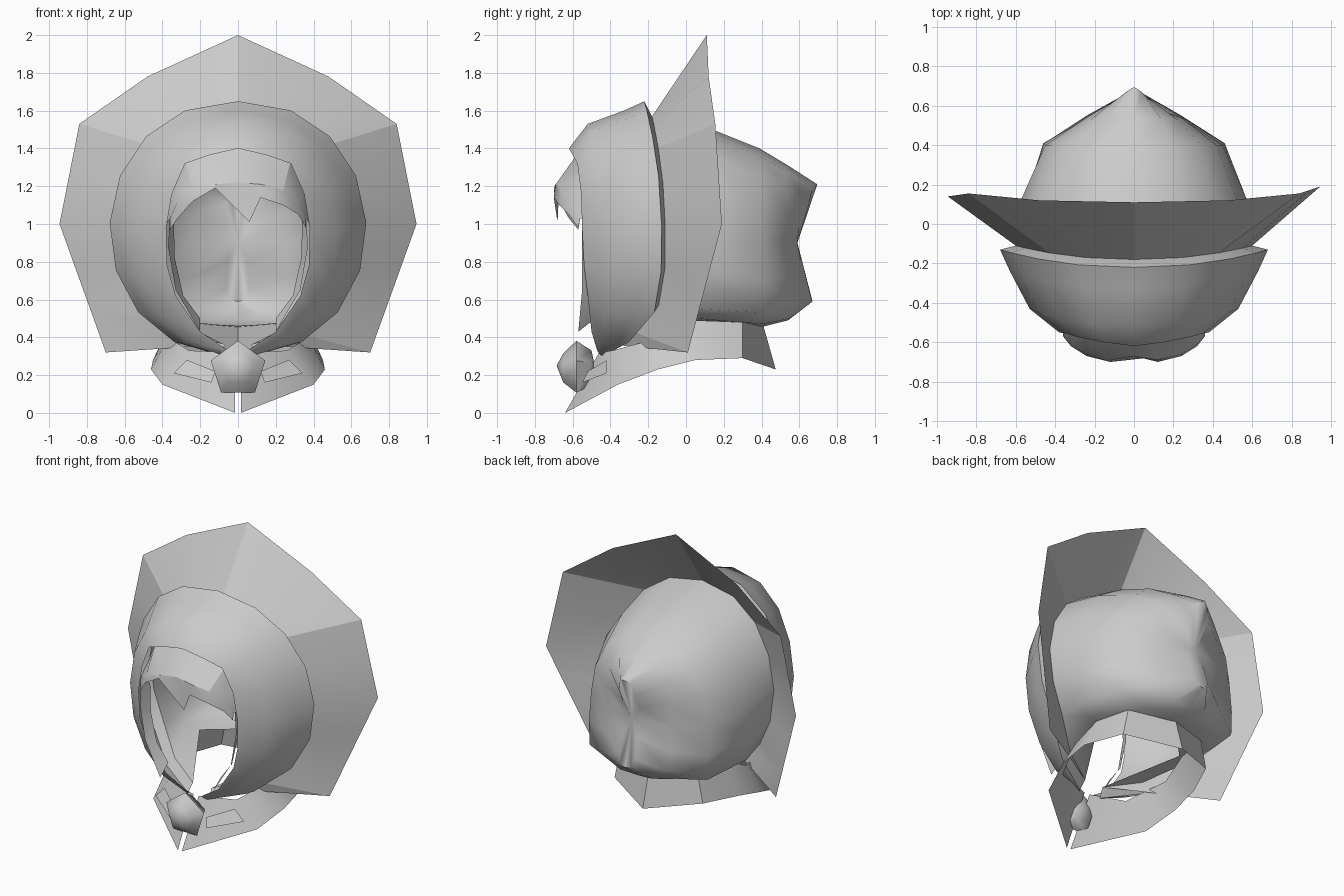
import bpy, bmesh, math
from mathutils import Vector

cube = bpy.data.objects.get("Cube")
if cube:
    bpy.data.objects.remove(cube, do_unlink=True)

cloth = bpy.data.materials.new("plain_grey")
cloth.use_nodes = True
GREY = (0.6, 0.6, 0.6, 1)
cloth.diffuse_color = GREY
cloth.node_tree.nodes["Principled BSDF"].inputs["Base Color"].default_value = GREY
STEPS = 8


def arc(width, top, low, y_top, y_mid, y_low, span=0.97):
    """Half outline on the +x side, running from the crown down to the chin."""
    points = []
    for i in range(STEPS + 1):
        t = math.pi * span * i / STEPS
        s, c = max(math.sin(t), 0), math.cos(t)
        shift = (y_top - y_mid) * c ** 2 if c > 0 else (y_low - y_mid) * abs(c) ** 5
        points.append(Vector((width * s ** 0.9, y_mid + shift,
                              (top + low) / 2 + (top - low) / 2 * c)))
    return points


def both(half):
    """Extend a half outline to both sides."""
    return [Vector((-p[0], p[1], p[2])) for p in reversed(half)] + [Vector(p) for p in half]


def loft(name, rows, closed=False, tip=None, angle=35):
    """Skin a list of equally long rows of points."""
    bm = bmesh.new()
    grid = [[bm.verts.new(p) for p in row] for row in rows]
    n = len(rows[0])
    for a, b in zip(grid, grid[1:]):
        for i in range(n if closed else n - 1):
            j = (i + 1) % n
            bm.faces.new((a[i], a[j], b[j], b[i]))
    if tip is not None:
        end = bm.verts.new(tip)
        for i in range(n if closed else n - 1):
            bm.faces.new((grid[-1][i], grid[-1][(i + 1) % n], end))
    bmesh.ops.remove_doubles(bm, verts=bm.verts, dist=0.001)
    bmesh.ops.recalc_face_normals(bm, faces=bm.faces)
    mesh = bpy.data.meshes.new(name)
    bm.to_mesh(mesh)
    bm.free()
    mesh.materials.append(cloth)
    obj = bpy.data.objects.new(name, mesh)
    bpy.context.collection.objects.link(obj)
    bpy.ops.object.select_all(action="DESELECT")
    obj.select_set(True)
    bpy.context.view_layer.objects.active = obj
    bpy.ops.object.shade_smooth_by_angle(angle=math.radians(angle))
    return obj


# Puffed front band of the hood, from the face opening out to the rim
opening = [Vector(p) for p in (
    (0, -0.62, 1.4), (0.15, -0.6, 1.365), (0.28, -0.575, 1.32), (0.35, -0.555, 1.16), (0.38, -0.55, 0.98),
    (0.375, -0.54, 0.78), (0.33, -0.52, 0.62), (0.2, -0.5, 0.43), (0.05, -0.47, 0.33))]
seam = arc(0.6, 1.57, 0.36, -0.18, -0.11, -0.4)
band = [opening,
        arc(0.53, 1.53, 0.31, -0.52, -0.43, -0.46),
        arc(0.63, 1.6, 0.3, -0.33, -0.24, -0.45),
        arc(0.68, 1.65, 0.3, -0.22, -0.13, -0.44),
        seam]
loft("hood_front_band", [both(r) for r in band], angle=50)

# Back of the hood: wide low corners, a pointed rear and a dent below the point
sides = [(0, 0.14, 1.5), (0.22, 0.13, 1.46), (0.4, 0.13, 1.35), (0.52, 0.13, 1.17), (0.57, 0.13, 0.95),
         (0.56, 0.1, 0.74), (0.51, 0.06, 0.55), (0.42, 0.05, 0.5), (0.33, 0.05, 0.49)]
rear = [(0, 0.39, 1.4), (0.2, 0.39, 1.36), (0.34, 0.4, 1.25), (0.42, 0.4, 1.08), (0.45, 0.4, 0.9),
        (0.46, 0.41, 0.7), (0.455, 0.41, 0.53), (0.22, 0.41, 0.47), (0, 0.4, 0.455)]
slope = [(0, 0.54, 1.31), (0.14, 0.53, 1.28), (0.22, 0.53, 1.18), (0.24, 0.54, 1.05), (0.25, 0.53, 0.9),
         (0.25, 0.53, 0.72), (0.24, 0.55, 0.58), (0.12, 0.55, 0.5), (0, 0.54, 0.49)]
ridge = [(0, 0.695, 1.21), (0.04, 0.67, 1.19), (0.06, 0.65, 1.1), (0.06, 0.6, 1), (0.05, 0.59, 0.9),
         (0.05, 0.61, 0.8), (0.06, 0.65, 0.66), (0.04, 0.665, 0.6), (0, 0.67, 0.59)]
loft("hood_back", [both(r) for r in (seam, sides, rear, slope, ridge)], tip=(0, 0.59, 0.9), angle=60)


# Wide angular brim flaring from the seam, its right side set a little forward
def brim_edge(side_y):
    crown, upper, corner, side, foot = [Vector(p) for p in (
        (0, 0.11, 2), (0.48, 0.12, 1.78), (0.84, 0.155, 1.53), (0.945, side_y, 1), (0.7, 0.01, 0.32))]
    return [crown, upper, corner, corner.lerp(side, 0.5), side,
            side.lerp(foot, 0.33), side.lerp(foot, 0.67), foot, foot]


edge = both(brim_edge(0.14))[:STEPS + 1] + brim_edge(0.19)
loft("brim", [both(seam), edge], angle=15)

# Fringe tucked behind the top of the opening
roots = both([p + Vector((0, 0.08, 0.02)) for p in opening[:5]])
roots.pop(4)
swell = both([(0, -0.67, 1.22), (0.12, -0.69, 1.21), (0.24, -0.66, 1.18),
              (0.32, -0.61, 1.12), (0.36, -0.56, 1.03)])
swell.pop(4)
drops = (0.06, 0.09, 0.06, 0.02, 0.21, 0.07, 0.08, 0.07, 0.05)
ends = [p + Vector((0.06 if i == 4 else 0, -0.01, -d)) for i, (p, d) in enumerate(zip(swell, drops))]
loft("fringe", [roots, swell, ends], angle=30)

# Side locks and the two ribbon loops
for label, m in (("left", 1), ("right", -1)):
    outer = [(0.36, -0.55, 1.04), (0.37, -0.55, 0.88), (0.33, -0.55, 0.65), (0.2, -0.57, 0.43)]
    inner = [(0.34, -0.48, 1.02), (0.335, -0.48, 0.82), (0.29, -0.48, 0.62), (0.2, -0.48, 0.5)]
    loft(label + "_lock", [[(m * x, y, z) for x, y, z in row] for row in (outer, inner)])
    loop = [[(0.14, -0.55, 0.16), (0.34, -0.42, 0.21)], [(0.12, -0.52, 0.22), (0.27, -0.42, 0.28)]]
    loft(label + "_ribbon", [[(m * x, y, z) for x, y, z in row] for row in loop])

# Collar, split at the front and joined to the underside of the hood
for label, m in (("left", 1), ("right", -1)):
    top = [(0.02, -0.46, 0.32), (0.26, -0.39, 0.33), (0.37, -0.13, 0.4),
           (0.35, 0.05, 0.49), (0.3, 0.3, 0.48), (0, 0.41, 0.46)]
    hem = [(0.015, -0.64, 0), (0.4, -0.36, 0.15), (0.46, -0.15, 0.23),
           (0.45, 0.05, 0.28), (0.34, 0.3, 0.29), (0, 0.475, 0.23)]
    loft(label + "_collar", [[(m * x, y, z) for x, y, z in row] for row in (top, hem)])

# Five-sided clasp
rings = []
for y, r in ((-0.5, 0.1), (-0.58, 0.152), (-0.65, 0.085)):
    rings.append([(r * math.sin(k * math.tau / 5), y, 0.23 + r * math.cos(k * math.tau / 5))
                  for k in range(5)])
loft("clasp", [[(0, -0.48, 0.23)] * 5] + rings, closed=True, tip=(0, -0.685, 0.25), angle=60)
